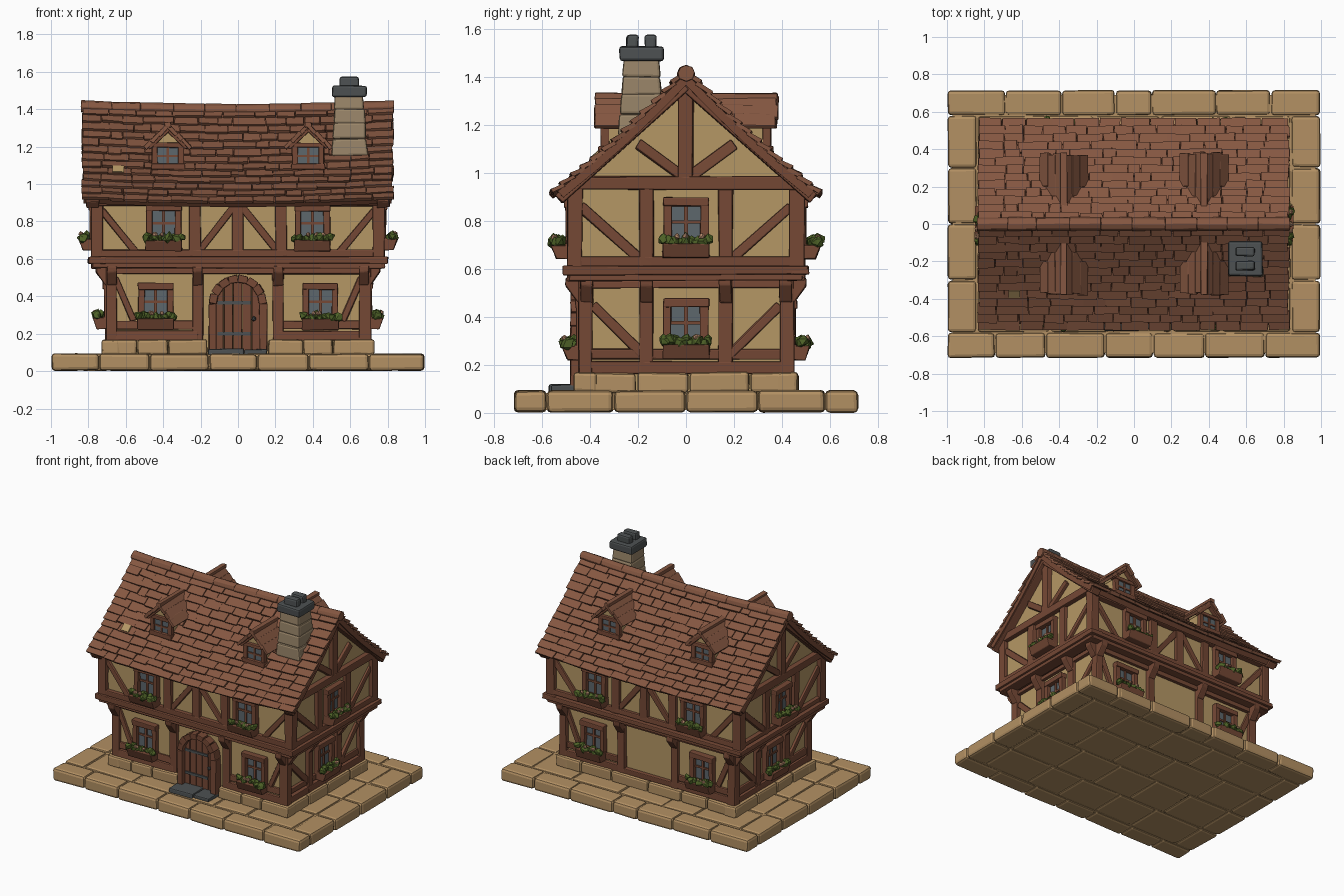
import bpy, bmesh, math, random
from mathutils import Matrix, Vector

random.seed(4)
cube = bpy.data.objects.get("Cube")
if cube:
    bpy.data.objects.remove(cube, do_unlink=True)

COLOURS = {
    "plaster": (0.46, 0.31, 0.13), "sandstone": (0.45, 0.28, 0.125),
    "timber": (0.18, 0.066, 0.036), "shingle": (0.235, 0.095, 0.053),
    "chimney_stone": (0.32, 0.235, 0.14), "slate": (0.075, 0.083, 0.085),
    "glass": (0.11, 0.135, 0.15), "leaf": (0.075, 0.12, 0.02),
    "blossom": (0.5, 0.27, 0.16),
}
MATS = {}
for label, rgb in COLOURS.items():
    m = bpy.data.materials.new(label)
    m.use_nodes = True
    m.diffuse_color = (*rgb, 1)
    shader = m.node_tree.nodes["Principled BSDF"]
    shader.inputs["Base Color"].default_value = (*rgb, 1)
    shader.inputs["Roughness"].default_value = 0.9
    MATS[label] = m

# part name: material, bevel width, hand-made wobble
PARTS = {
    "base_core": ("sandstone", 0, 0), "base_stones": ("sandstone", 0.018, 0.003),
    "foundation_stones": ("sandstone", 0.014, 0.004),
    "walls": ("plaster", 0, 0), "floor_slab": ("timber", 0, 0),
    "timber_frame": ("timber", 0.006, 0.004), "roof_deck": ("timber", 0, 0),
    "roof_shingles": ("shingle", 0, 0.003), "ridge_tiles": ("shingle", 0.004, 0.003),
    "roof_patch": ("plaster", 0, 0), "dormer_walls": ("plaster", 0, 0),
    "dormer_roofs": ("shingle", 0.004, 0.003), "window_frames": ("timber", 0.005, 0.003),
    "window_bars": ("timber", 0, 0), "window_glass": ("glass", 0, 0),
    "flower_boxes": ("timber", 0.005, 0.003), "plants": ("leaf", 0, 0.007),
    "flowers": ("blossom", 0, 0.002), "door_planks": ("timber", 0.004, 0.001),
    "door_iron": ("slate", 0, 0), "door_step": ("slate", 0.008, 0.003),
    "chimney_stack": ("chimney_stone", 0.012, 0.004),
    "chimney_cap": ("slate", 0.012, 0.003),
}
MESH = {name: bmesh.new() for name in PARTS}
I = Matrix.Identity(4)


def turn(quarter):
    return Matrix.Rotation(quarter * math.pi / 2, 4, "Z")


def loft(name, a, b):
    bm = MESH[name]
    a, b = [bm.verts.new(p) for p in a], [bm.verts.new(p) for p in b]
    bm.faces.new(a)
    bm.faces.new(b[::-1])
    for i in range(len(a)):
        j = (i + 1) % len(a)
        bm.faces.new((a[j], a[i], b[i], b[j]))


def prism(name, M, profile, y0, y1):
    loft(name, *[[M @ Vector((u, y, z)) for u, z in profile] for y in (y0, y1)])


def box(name, x0, x1, y0, y1, z0, z1, M=I):
    prism(name, M, [(x0, z0), (x1, z0), (x1, z1), (x0, z1)], y0, y1)


def beam(name, M, p, q, w, d0, d1):
    """Bar from p to q in a wall plane, d0..d1 out from the house centre."""
    p, q = Vector(p), Vector(q)
    n = (q - p).normalized() * w / 2
    n = Vector((-n.y, n.x))
    prism(name, M, [p + n, q + n, q - n, p - n], -d0, -d1)


def blob(name, M, pos, r):
    bmesh.ops.create_icosphere(MESH[name], subdivisions=1, radius=r,
                               matrix=M @ Matrix.Translation(pos))


def cuts(a, b, n, wobble):
    step = (b - a) / n
    return [a + step * i + (random.uniform(-wobble, wobble) * step if 0 < i < n else 0)
            for i in range(n + 1)]


# Paved base
box("base_core", -0.97, 0.97, -0.69, 0.69, 0.012, 0.082)
rows = [-0.717, -0.58, -0.3, 0, 0.3, 0.58, 0.717]
for r, (y0, y1) in enumerate(zip(rows, rows[1:])):
    xs = cuts(-0.997, 0.997, 7, 0.2) if r in (0, 5) else [-0.997] + cuts(-0.84, 0.84, 5, 0.2) + [0.997]
    for x0, x1 in zip(xs, xs[1:]):
        box("base_stones", x0 + 0.002, x1 - 0.002, y0 + 0.002, y1 - 0.002, 0.003, 0.093)

# Plaster storeys and jetty
box("walls", -0.68, 0.68, -0.42, 0.42, 0.08, 0.57)
prism("walls", turn(1), [(-0.465, 0.6), (0.465, 0.6), (0.465, 0.94), (0, 1.35), (-0.465, 0.94)], -0.755, 0.755)
box("floor_slab", -0.78, 0.78, -0.49, 0.49, 0.562, 0.608)


def window(M, u, z, d):
    f = "window_frames"
    box("window_glass", u - 0.065, u + 0.065, -d - 0.008, -d + 0.01, z - 0.08, z + 0.08, M)
    for s in (-1, 1):
        beam(f, M, (u + s * 0.077, z - 0.1), (u + s * 0.077, z + 0.1), 0.034, d - 0.01, d + 0.036)
        beam(f, M, (u - 0.095, z + s * 0.093), (u + 0.095, z + s * 0.093), 0.036, d - 0.01, d + 0.042)
    beam("window_bars", M, (u, z - 0.08), (u, z + 0.08), 0.016, d, d + 0.018)
    beam("window_bars", M, (u - 0.065, z + 0.01), (u + 0.065, z + 0.01), 0.014, d, d + 0.016)
    # planted box on the sill
    side = turn(-1)
    prism("flower_boxes", M @ side, [(d, z - 0.14), (d + 0.075, z - 0.14), (d + 0.098, z - 0.08), (d, z - 0.08)],
          u - 0.098, u + 0.098)
    for i in range(9):
        blob("plants", M, (u - 0.092 + i * 0.023, -d - random.uniform(0.05, 0.085),
                           z - 0.073 + random.uniform(-0.005, 0.012)), random.uniform(0.02, 0.029))
    for i in range(3):
        blob("flowers", M, (u + random.uniform(-0.07, 0.07), -d - 0.085, z - 0.05), 0.013)


# Timber framing on all four walls
T = "timber_frame"
for k in range(4):
    M, long = turn(k), k % 2 == 0
    h, d = (0.68, 0.42) if long else (0.42, 0.68)
    H, D = (0.755, 0.465) if long else (0.465, 0.755)
    mid = 0.215 if long else 0.165
    lo, up = (d - 0.01, d + 0.025), (D - 0.01, D + 0.025)

    # foundation course, broken by the doorway
    for a, b, n in ([(-h - 0.05, -0.16, 3), (0.16, h + 0.05, 3)] if k == 0 else
                    [(-h - 0.05, h + 0.05, 6 if long else 4)]):
        xs = cuts(a, b, n, 0.2)
        for x0, x1 in zip(xs, xs[1:]):
            box("foundation_stones", x0 + 0.002, x1 - 0.002, -d - 0.045, -d + 0.05, 0.085, 0.168, M)

    # corner posts
    box(T, h - 0.03, h + 0.03, -d - 0.027, -d + 0.03, 0.16, 0.57, M)
    box(T, H - 0.035, H + 0.03, -D - 0.03, -D + 0.035, 0.6, 0.95, M)
    # jetty beams
    beam(T, M, (-H - 0.045, 0.593), (H + 0.045, 0.593), 0.036, D - 0.05, D + 0.047)
    beam(T, M, (-H - 0.02, 0.565), (H + 0.02, 0.565), 0.03, D - 0.05, D + 0.032)
    # rails
    beam(T, M, (-h, 0.535), (h, 0.535), 0.035, *lo)
    beam(T, M, (-H, 0.63), (H, 0.63), 0.035, *up)
    beam(T, M, (-H, 0.91 if long else 0.957), (H, 0.91 if long else 0.957), 0.055, D - 0.01, D + 0.035)
    for a, b in ([(-h, -mid), (mid, h)] if long else [(-h, h)]):
        beam(T, M, (a, 0.19), (b, 0.19), 0.05, *lo)
        beam(T, M, (a, 0.246), (b, 0.246), 0.045, d - 0.01, d + 0.018)
    if k == 2:
        beam(T, M, (-mid, 0.185), (mid, 0.185), 0.04, *lo)

    for s in (-1, 1):
        beam(T, M, (s * mid, 0.16), (s * mid, 0.56), 0.06, *lo)
        umid = 0.23 if long else mid
        beam(T, M, (s * umid, 0.61), (s * umid, 0.94), 0.06, *up)
        # jetty brackets
        for u in (s * (h - 0.005), s * mid):
            prism(T, M @ turn(-1), [(d, 0.45), (d + 0.03, 0.46), (d + 0.08, 0.53), (d + 0.08, 0.56), (d, 0.56)],
                  u - 0.026, u + 0.026)
        # diagonal braces and windows
        if long:
            beam(T, M, (s * 0.66, 0.5), (s * 0.56, 0.27), 0.035, d - 0.01, d + 0.018)
            beam(T, M, (s * 0.73, 0.86), (s * 0.54, 0.63), 0.038, D - 0.01, D + 0.018)
            beam(T, M, (s * 0.02, 0.88), (s * 0.21, 0.64), 0.038, D - 0.01, D + 0.018)
            window(M, s * 0.44, 0.36, d)
            window(M, s * 0.397, 0.78, D)
        else:
            beam(T, M, (s * 0.39, 0.45), (s * 0.18, 0.24), 0.04, d - 0.01, d + 0.018)
            beam(T, M, (s * 0.44, 0.86), (s * 0.18, 0.63), 0.042, D - 0.01, D + 0.018)
            beam(T, M, (s * 0.01, 0.98), (s * 0.2, 1.12), 0.045, D - 0.01, D + 0.022)
            beam(T, M, (s * 0.53, 0.89), (0, 1.362), 0.048, D - 0.01, D + 0.055)
    if long:
        beam(T, M, (0, 0.61), (0, 0.92), 0.06, *up)
    else:
        beam(T, M, (0, 0.97), (0, 1.37), 0.062, D - 0.01, D + 0.035)
        window(M, 0, 0.365, d)
        window(M, 0, 0.785, D)

# Arched door
R, zc, d = 0.135, 0.36, 0.42
arc = [(R * math.cos(i * math.pi / 8), zc + R * math.sin(i * math.pi / 8)) for i in range(9)]
for p, q in [((R, 0.1), arc[0]), ((-R, 0.1), arc[-1])] + list(zip(arc, arc[1:])):
    beam("window_frames", I, p, q, 0.042, d - 0.01, d + 0.06)
for i in range(5):
    a, b = -0.125 + i * 0.05, -0.125 + (i + 1) * 0.05 - 0.003
    top = [zc + math.sqrt(max(0, 0.128 ** 2 - u * u)) for u in (a, b)]
    prism("door_planks", I, [(a, 0.1), (b, 0.1), (b, top[1]), (a, top[0])], -d - 0.025, -d + 0.01)
for z in (0.2, 0.365):
    beam("door_iron", I, (-0.11, z), (0.07, z), 0.018, d + 0.01, d + 0.032)
blob("door_iron", I, (0.085, -d - 0.035, 0.28), 0.014)
box("door_step", -0.16, 0.03, -0.57, -0.42, 0.085, 0.12)
box("door_step", 0.033, 0.155, -0.56, -0.42, 0.085, 0.117)


# Sagging main roof
def roof_point(x, s, t, lift):
    z = 1.415 - 0.5 * t - 0.02 * (1 - (x / 0.84) ** 2) - 0.02 * math.sin(math.pi * min(t, 1))
    return Vector((x, s * (0.545 * t + 0.67 * lift), z + 0.74 * lift))


def slab(name, s, x0, x1, t0, t1, low, high):
    """Tile on the slope; low and high give bottom and top lift at t0 and t1."""
    loft(name, *[[roof_point(x0, s, t0, h[0]), roof_point(x1, s, t0, h[0]),
                  roof_point(x1, s, t1, h[1]), roof_point(x0, s, t1, h[1])] for h in (low, high)])


ROWS = 13
for s in (-1, 1):
    xs = cuts(-0.825, 0.82, 8, 0)
    for x0, x1 in zip(xs, xs[1:]):
        for t in (0, 0.245, 0.49, 0.735):
            slab("roof_deck", s, x0, x1, t, t + 0.245, (-0.035, -0.035), (0, 0))
    for r in range(ROWS):
        xs = cuts(-0.84 + random.uniform(0, 0.012), 0.835 - random.uniform(0, 0.012), 13 + r % 2, 0.28)
        for x0, x1 in zip(xs, xs[1:]):
            end = (r + 1.15 + random.uniform(-0.1, 0.1)) / ROWS
            slab("roof_shingles", s, x0 + 0.002, x1 - 0.002, r / ROWS, min(end, 1.01),
                 (-0.005, 0.006), (0.01, 0.026))
slab("roof_patch", -1, -0.67, -0.61, 0.62, 0.69, (0.02, 0.02), (0.029, 0.029))
xs = cuts(-0.84, 0.835, 10, 0.15)
for x0, x1 in zip(xs, xs[1:]):
    rings = [[roof_point(x, 1, 0, 0) + Vector((0, 0.037 * math.cos(a * math.pi / 4), 0.034 * math.sin(a * math.pi / 4)))
              for a in range(8)] for x in (x0, x1)]
    loft("ridge_tiles", *rings)

# Four dormers
for k in (0, 2):
    for u in (-0.375, 0.375):
        M = turn(k) @ Matrix.Translation((u, 0, 0))
        f = "window_frames"
        prism("dormer_walls", M, [(-0.08, 1.03), (0.08, 1.03), (0.08, 1.2), (0, 1.29), (-0.08, 1.2)], -0.335, -0.1)
        box("window_glass", -0.056, 0.056, -0.343, -0.33, 1.1, 1.205, M)
        beam("window_bars", M, (0, 1.1), (0, 1.2), 0.013, 0.33, 0.35)
        beam("window_bars", M, (-0.055, 1.15), (0.055, 1.15), 0.012, 0.33, 0.349)
        beam(f, M, (-0.09, 1.095), (0.09, 1.095), 0.03, 0.32, 0.365)
        beam(f, M, (-0.09, 1.208), (0.09, 1.208), 0.026, 0.32, 0.358)
        for s in (-1, 1):
            beam(f, M, (s * 0.07, 1.06), (s * 0.07, 1.21), 0.032, 0.32, 0.355)
            beam(f, M, (s * 0.105, 1.195), (0, 1.295), 0.025, 0.32, 0.365)
            for j in range(3):
                a, b = j / 3, min((j + 1.25) / 3, 1.05)
                beam("dormer_roofs", M, (s * 0.118 * a, 1.314 - 0.11 * a), (s * 0.118 * b, 1.306 - 0.11 * b),
                     0.022, 0.1 + 0.05 * j, 0.375 + random.uniform(-0.01, 0.01))
        beam("dormer_roofs", M, (-0.018, 1.318), (0.018, 1.318), 0.026, 0.09, 0.38)

# Chimney
cx, cy = 0.595, -0.185


def ring(w, z):
    return [Vector((cx + a * w, cy + b * w, z)) for a, b in ((-1, -1), (1, -1), (1, 1), (-1, 1))]


zs = cuts(1.08, 1.47, 5, 0.15)
for z0, z1 in zip(zs, zs[1:]):
    loft("chimney_stack", ring(0.104 - (z0 - 1.08) * 0.075, z0), ring(0.104 - (z1 - 1.08) * 0.075, z1 + 0.004))
loft("chimney_cap", ring(0.092, 1.463), ring(0.092, 1.528))
for y in (cy - 0.037, cy + 0.037):
    box("chimney_cap", cx - 0.052, cx + 0.052, y - 0.025, y + 0.025, 1.515, 1.575)

# Turn every part into an object
for name, (mat, bevel, wobble) in PARTS.items():
    bm = MESH[name]
    for v in bm.verts:
        v.co += Vector([random.uniform(-wobble, wobble) for _ in range(3)])
    bmesh.ops.recalc_face_normals(bm, faces=bm.faces)
    me = bpy.data.meshes.new(name)
    bm.to_mesh(me)
    bm.free()
    me.materials.append(MATS[mat])
    ob = bpy.data.objects.new(name, me)
    bpy.context.collection.objects.link(ob)
    if bevel:
        mod = ob.modifiers.new("worn_edges", "BEVEL")
        mod.width, mod.segments, mod.limit_method = bevel, 2, "ANGLE"
